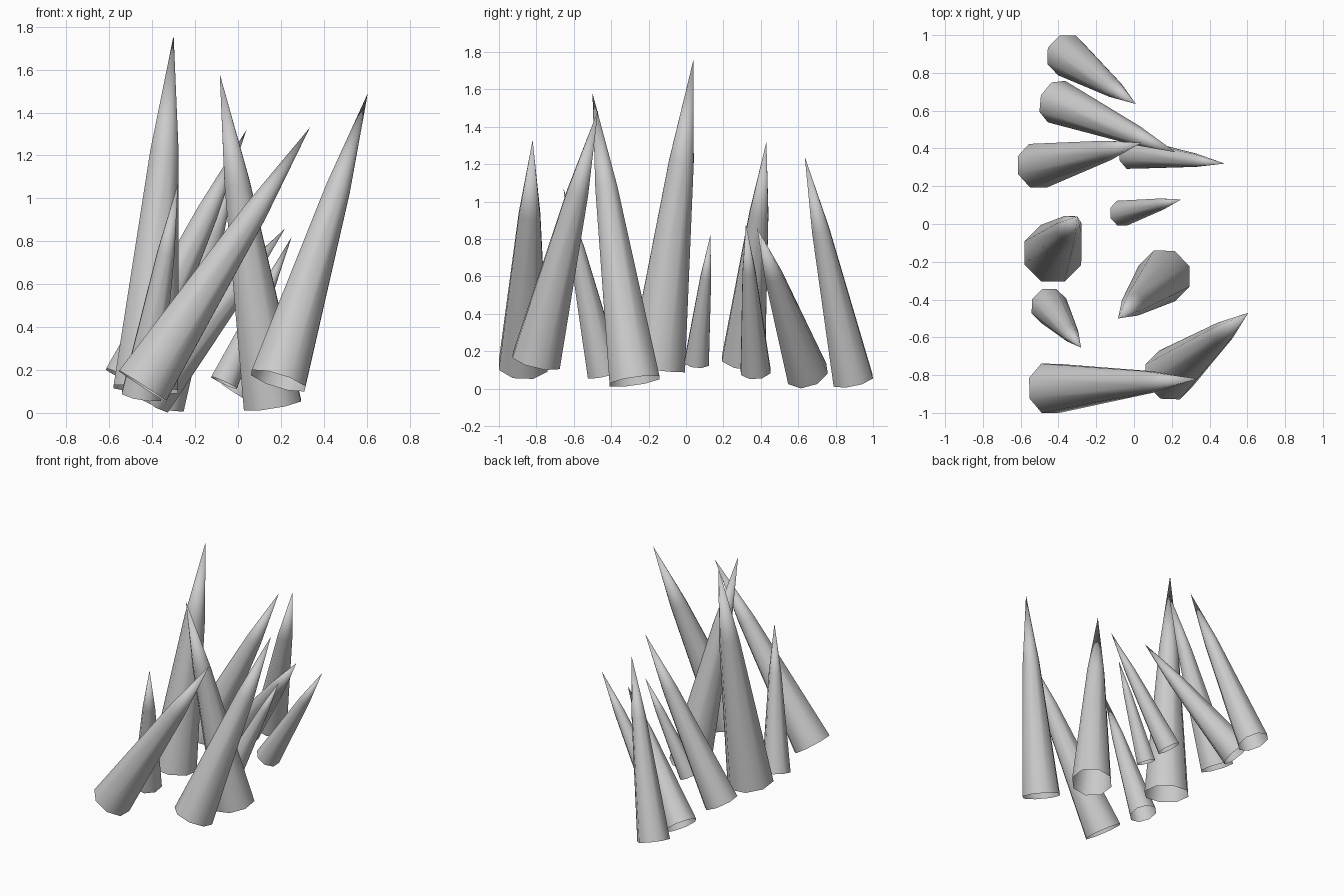
import bpy, bmesh, math
from mathutils import Vector

if "Cube" in bpy.data.objects:
    bpy.data.objects.remove(bpy.data.objects["Cube"])

SIDES = 8
# profile: (fraction of length, fraction of base radius)
PROFILE = [(0.0, 1.0), (0.67, 0.44)]

# base centre, tip, base radius
SPIKES = [
    ((-0.43, -0.155, 0.11), (-0.30, 0.04, 1.76), 0.163),
    ((-0.45, -0.435, 0.08), (-0.28, -0.655, 1.07), 0.100),
    ((0.16, -0.275, 0.04), (-0.085, -0.50, 1.58), 0.146),
    ((0.187, -0.80, 0.15), (0.605, -0.47, 1.49), 0.141),
    ((-0.445, -0.87, 0.125), (0.335, -0.82, 1.33), 0.141),
    ((-0.065, 0.057, 0.14), (0.25, 0.13, 0.82), 0.071),
    ((-0.01, 0.372, 0.095), (0.48, 0.32, 0.88), 0.086),
    ((-0.41, 0.648, 0.08), (0.22, 0.38, 0.86), 0.119),
    ((-0.51, 0.308, 0.155), (0.04, 0.43, 1.32), 0.125),
    ((-0.355, 0.893, 0.045), (0.01, 0.635, 1.24), 0.116),
]


def make_spike(name, base, tip, radius):
    base, tip = Vector(base), Vector(tip)
    axis = tip - base
    rot = Vector((0, 0, 1)).rotation_difference(axis)
    bm = bmesh.new()
    rings = []
    for t, k in PROFILE:
        ring = []
        for i in range(SIDES):
            a = 2 * math.pi * (i + 0.5) / SIDES
            p = Vector((math.cos(a) * radius * k, math.sin(a) * radius * k, t * axis.length))
            ring.append(bm.verts.new(base + rot @ p))
        rings.append(ring)
    top = bm.verts.new(tip)
    # side walls, then pointed end; the bottom stays open
    for lo, hi in zip(rings, rings[1:]):
        for i in range(SIDES):
            j = (i + 1) % SIDES
            bm.faces.new((lo[i], lo[j], hi[j], hi[i]))
    for i in range(SIDES):
        bm.faces.new((rings[-1][i], rings[-1][(i + 1) % SIDES], top))
    for f in bm.faces:
        f.smooth = True
    me = bpy.data.meshes.new(name)
    bm.to_mesh(me)
    bm.free()
    ob = bpy.data.objects.new(name, me)
    bpy.context.collection.objects.link(ob)


# cluster of leaning spikes
for n, (b, t, r) in enumerate(SPIKES, 1):
    make_spike(f"spike_{n}", b, t, r)
